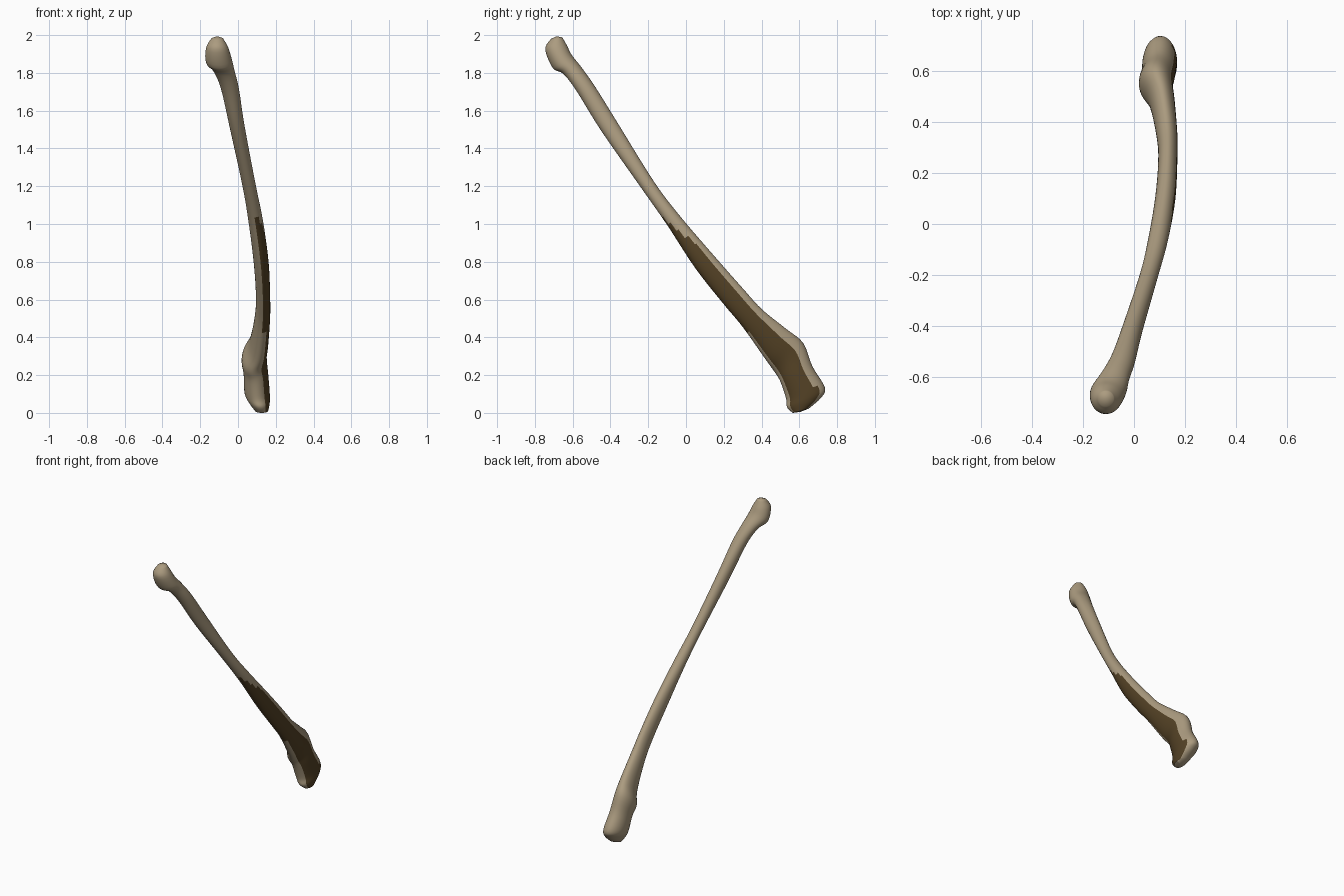
import bpy, bmesh, math
from mathutils import Vector

if "Cube" in bpy.data.objects:
    bpy.data.objects.remove(bpy.data.objects["Cube"])


def material(name, rgb):
    m = bpy.data.materials.new(name)
    m.diffuse_color = (*rgb, 1)
    m.use_nodes = True
    m.node_tree.nodes["Principled BSDF"].inputs["Base Color"].default_value = m.diffuse_color
    return m


# Shaft sections: lower-front edge (y, z), upper-back edge (y, z), x left, x right
SECTIONS = [
    (-0.715, 1.985, -0.655, 1.993, -0.14, -0.08),
    (-0.745, 1.93, -0.63, 1.95, -0.168, -0.052),
    (-0.705, 1.83, -0.605, 1.90, -0.17, -0.03),
    (-0.65, 1.80, -0.55, 1.83, -0.13, -0.018),
    (-0.58, 1.71, -0.48, 1.73, -0.09, 0.005),
    (-0.45, 1.50, -0.365, 1.545, -0.045, 0.035),
    (-0.24, 1.20, -0.17, 1.23, 0.022, 0.093),
    (-0.10, 1.00, -0.03, 1.045, 0.055, 0.132),
    (0.05, 0.77, 0.15, 0.835, 0.083, 0.162),
    (0.20, 0.58, 0.30, 0.665, 0.095, 0.17),
    (0.30, 0.46, 0.40, 0.555, 0.088, 0.17),
    (0.42, 0.29, 0.53, 0.45, 0.06, 0.16),
    (0.47, 0.22, 0.62, 0.375, 0.02, 0.152),
    (0.50, 0.17, 0.67, 0.25, 0.03, 0.16),
    (0.53, 0.08, 0.735, 0.14, 0.035, 0.168),
    (0.535, 0.035, 0.715, 0.085, 0.06, 0.168),
    (0.565, 0.005, 0.65, 0.028, 0.09, 0.16),
]
SIDES, STEPS = 40, 5


def spline(p0, p1, p2, p3, t):
    return [0.5 * (2 * b + (c - a) * t + (2 * a - 5 * b + 4 * c - d) * t * t
                   + (3 * b - a - 3 * c + d) * t ** 3)
            for a, b, c, d in zip(p0, p1, p2, p3)]


def smooth_sections():
    n, out = len(SECTIONS), []
    for i in range(n - 1):
        q = [SECTIONS[min(max(i + k, 0), n - 1)] for k in (-1, 0, 1, 2)]
        out += [spline(*q, s / STEPS) for s in range(STEPS)]
    return out + [list(SECTIONS[-1])]


def is_dark(u, side, z):
    """Stained patch on the right side: u runs from front edge -1 to back edge 1."""
    if side < 0 or z > 1.03:
        return False
    hi = -1 + 1.5 * min(1, (1.04 - z) / 0.14)
    lo = -0.8 if z < 0.42 else -1.1
    return lo < u < hi + (0.15 if z < 0.15 else 0)


# Long bone, lofted through the sections
bm = bmesh.new()
sections = smooth_sections()
rings = []
for yl, zl, yr, zr, xl, xr in sections:
    a, b = Vector((0, yl, zl)), Vector((0, yr, zr))
    mid, half = (a + b) / 2, (b - a) / 2
    ring = []
    for k in range(SIDES):
        th = 2 * math.pi * k / SIDES
        p = mid + half * math.cos(th)
        p.x = (xl + xr) / 2 + (xr - xl) / 2 * math.sin(th)
        ring.append(bm.verts.new(p))
    rings.append(ring)
for i in range(len(rings) - 1):
    for k in range(SIDES):
        j = (k + 1) % SIDES
        f = bm.faces.new((rings[i][k], rings[i][j], rings[i + 1][j], rings[i + 1][k]))
        th = 2 * math.pi * (k + 0.5) / SIDES
        z = f.calc_center_median().z
        f.material_index = int(is_dark(math.cos(th), math.sin(th), z))

# Rounded end caps
for ring, dz in ((rings[0], 0.01), (rings[-1], -0.006)):
    c = sum((v.co for v in ring), Vector()) / SIDES
    tip = bm.verts.new(c + Vector((0, 0, dz)))
    for k in range(SIDES):
        bm.faces.new((ring[k], ring[(k + 1) % SIDES], tip))
bmesh.ops.recalc_face_normals(bm, faces=bm.faces)

# Rest on the ground
low = min(v.co.z for v in bm.verts)
bmesh.ops.translate(bm, verts=bm.verts, vec=(0, 0, -low))
mesh = bpy.data.meshes.new("long_bone")
bm.to_mesh(mesh)
bm.free()
bone = bpy.data.objects.new("long_bone", mesh)
bpy.context.collection.objects.link(bone)
mesh.materials.append(material("bone_tan", (0.41, 0.33, 0.215)))
mesh.materials.append(material("dark_brown", (0.085, 0.052, 0.018)))
bpy.context.view_layer.objects.active = bone
bone.select_set(True)
bpy.ops.object.shade_smooth_by_angle(angle=math.radians(50))
